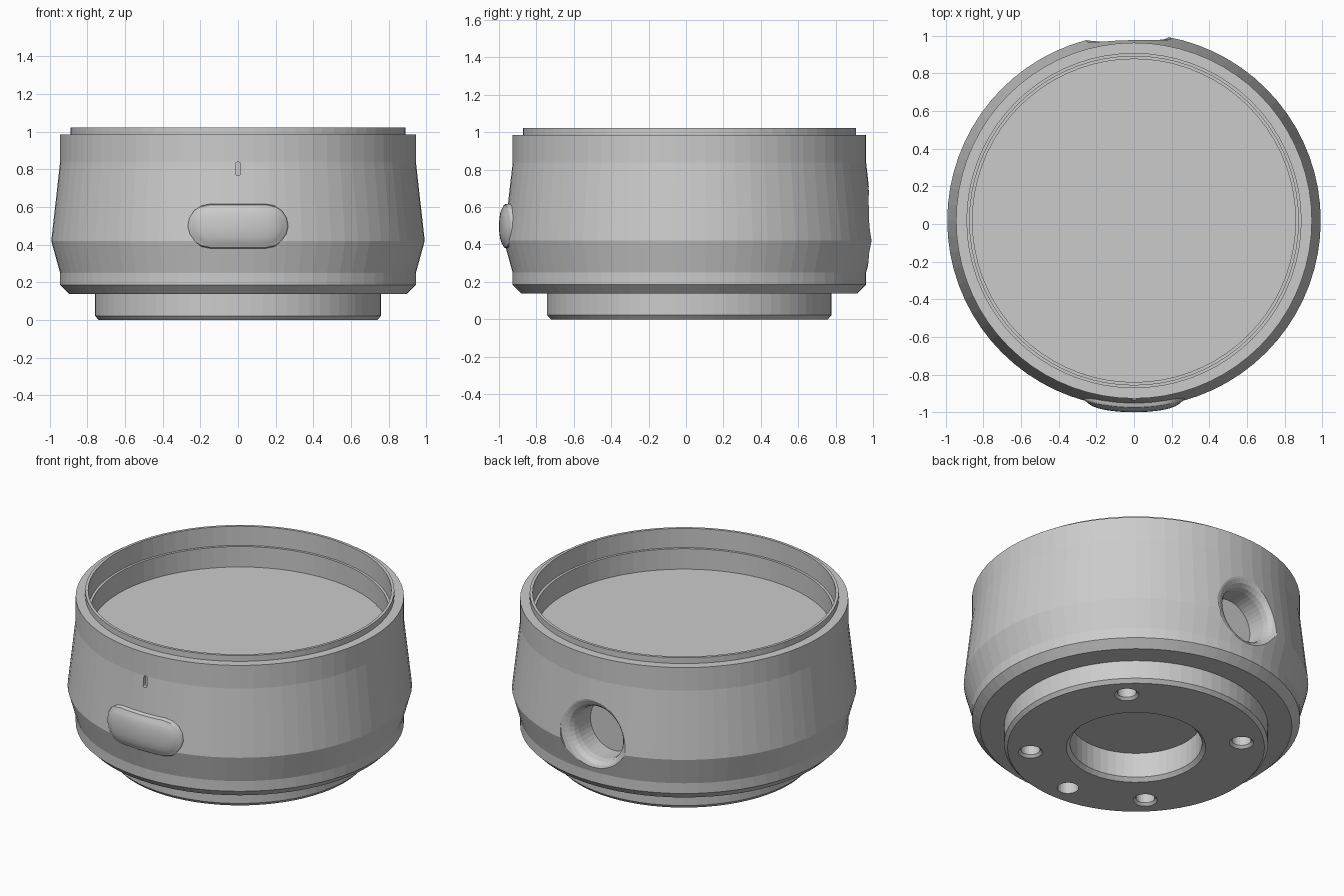
import bpy, bmesh, math
from mathutils import Matrix, Vector

if "Cube" in bpy.data.objects:
    bpy.data.objects.remove(bpy.data.objects["Cube"])

CY = 0.018      # body axis sits slightly behind the origin, the button fills the front


def new_object(name, bm):
    bmesh.ops.recalc_face_normals(bm, faces=bm.faces)
    me = bpy.data.meshes.new(name)
    bm.to_mesh(me)
    bm.free()
    ob = bpy.data.objects.new(name, me)
    bpy.context.collection.objects.link(ob)
    return ob


def lathe(name, profile, steps, matrix):
    """Revolve an (r, z) profile that starts and ends on the axis."""
    bm = bmesh.new()
    vs = [bm.verts.new((r, 0, z)) for r, z in profile]
    es = [bm.edges.new(p) for p in zip(vs, vs[1:])]
    bmesh.ops.spin(bm, geom=vs + es, cent=(0, 0, 0), axis=(0, 0, 1),
                   angle=2 * math.pi, steps=steps)
    bmesh.ops.remove_doubles(bm, verts=bm.verts, dist=1e-5)
    bm.transform(matrix)
    return new_object(name, bm)


def pill(half, r, n=8):
    """Horizontal pill outline in x, z with subdivided straight sides."""
    pts = []
    for side in (1, -1):
        for i in range(n + 1):
            a = -math.pi / 2 + math.pi * i / n
            pts.append((side * (half + r * math.cos(a)), side * r * math.sin(a)))
        for i in range(1, n):
            pts.append((side * (half - 2 * half * i / n), side * r))
    return pts


def cut(target, cutter):
    m = target.modifiers.new("cut", 'BOOLEAN')
    m.operation, m.solver, m.object = 'DIFFERENCE', 'EXACT', cutter
    bpy.context.view_layer.objects.active = target
    bpy.ops.object.modifier_apply(modifier=m.name)
    bpy.data.objects.remove(cutter)


# Housing: stepped foot, bulging wall, rim lip and recessed top floor
housing = lathe("housing", [
    (0, 0), (0.74, 0), (0.76, 0.022), (0.76, 0.138), (0.898, 0.138),
    (0.945, 0.185), (0.945, 0.25), (0.992, 0.42), (0.945, 0.838),
    (0.945, 0.985), (0.89, 0.985), (0.89, 1.022), (0.873, 1.022),
    (0.873, 0.90), (0.858, 0.90), (0.858, 0.77), (0, 0.77)],
    72, Matrix.Translation((0, CY, 0)))

# Central pocket under the foot
cut(housing, lathe("pocket_cutter", [
    (0, -0.1), (0.402, -0.1), (0.402, 0), (0.38, 0.022), (0.38, 0.18), (0, 0.18)],
    48, Matrix.Translation((0, CY, 0))))

# Four countersunk screw holes and one plain hole at the front
for k in range(4):
    a = math.radians(45 + 90 * k)
    cut(housing, lathe("screw_cutter", [
        (0, -0.1), (0.07, -0.1), (0.07, 0), (0.055, 0.015), (0.055, 0.12), (0, 0.12)],
        24, Matrix.Translation((0.61 * math.cos(a), CY + 0.61 * math.sin(a), 0))))
cut(housing, lathe("plain_hole_cutter", [(0, -0.1), (0.062, -0.1), (0.062, 0.12), (0, 0.12)],
    24, Matrix.Translation((0, CY - 0.61, 0))))

# Rounded cable port at the back
cut(housing, lathe("port_cutter", [
    (0, 0.77), (0.165, 0.77), (0.165, 0.89), (0.172, 0.922), (0.19, 0.945),
    (0.215, 0.957), (0.24, 0.962), (0.24, 1.2), (0, 1.2)],
    40, Matrix.Translation((-0.045, CY, 0.49)) @ Matrix.Rotation(-math.pi / 2, 4, 'X')))

# Small indicator slot above the button
bm = bmesh.new()
ends = []
for y in (-1.1, -0.91):
    ends.append([bm.verts.new((z, y, 0.803 + x)) for x, z in pill(0.023, 0.013)])
n = len(ends[0])
for i in range(n):
    bm.faces.new((ends[0][i], ends[0][(i + 1) % n], ends[1][(i + 1) % n], ends[1][i]))
for e in ends:
    bm.faces.new(e)
cut(housing, new_object("slot_cutter", bm))

# Front button: pill-shaped dome wrapped around the wall
bm = bmesh.new()
rings = []
for r, bump in ((0.118, -0.08), (0.118, 0.004), (0.112, 0.013), (0.105, 0.015),
                (0.09, 0.024), (0.07, 0.031), (0.04, 0.036), (0, 0.038)):
    rings.append([bm.verts.new((x, CY - math.sqrt(0.98 ** 2 - x * x) - bump, 0.498 + z))
                  for x, z in pill(0.149, r)])
n = len(rings[0])
for a, b in zip(rings, rings[1:]):
    for i in range(n):
        j = (i + 1) % n
        bm.faces.new((a[i], a[j], b[j], b[i]))
bm.faces.new(rings[0])
bmesh.ops.remove_doubles(bm, verts=bm.verts, dist=1e-5)
button = new_object("button", bm)
bpy.ops.object.select_all(action='DESELECT')
button.select_set(True)
bpy.context.view_layer.objects.active = button
bpy.ops.object.shade_smooth_by_angle(angle=math.radians(35))
